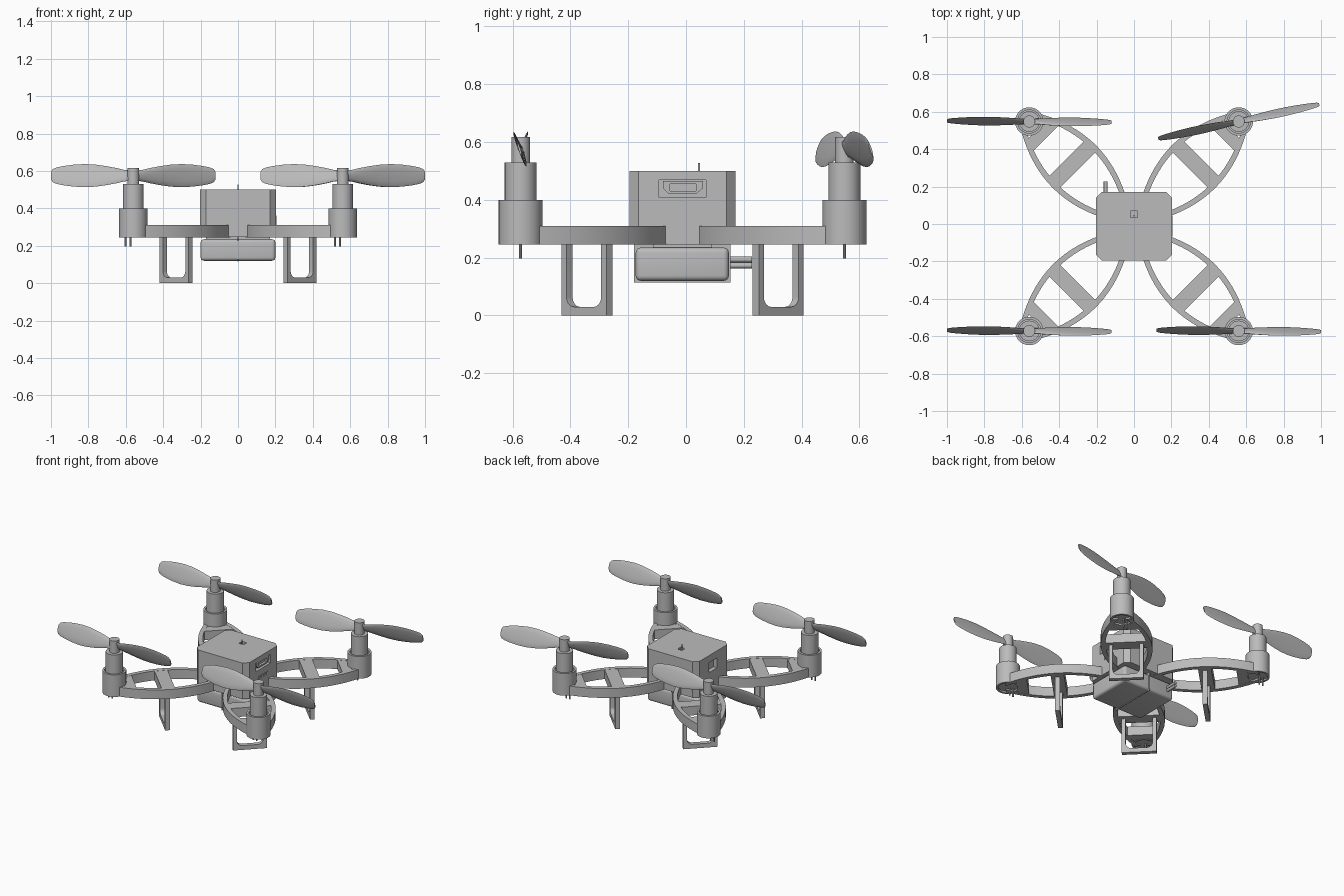
import bpy, bmesh, math
from mathutils import Matrix, Vector

if "Cube" in bpy.data.objects:
    bpy.data.objects.remove(bpy.data.objects["Cube"])

GREY = (0.5, 0.5, 0.5, 1)
grey = bpy.data.materials.new("plain grey")
grey.use_nodes = True
grey.diffuse_color = GREY
grey.node_tree.nodes["Principled BSDF"].inputs["Base Color"].default_value = GREY

YC = -0.012          # centre of the frame
MOTOR = 0.56         # motor offset along x and y
ARM_Z = (0.245, 0.31)


def finish(bm, name, matrix=None, smooth=False):
    bmesh.ops.recalc_face_normals(bm, faces=bm.faces)
    mesh = bpy.data.meshes.new(name)
    bm.to_mesh(mesh)
    bm.free()
    mesh.materials.append(grey)
    ob = bpy.data.objects.new(name, mesh)
    bpy.context.collection.objects.link(ob)
    if matrix:
        ob.matrix_world = matrix
    if smooth:
        select(ob)
        bpy.ops.object.shade_smooth_by_angle(angle=math.radians(35))
    return ob


def select(ob):
    bpy.ops.object.select_all(action='DESELECT')
    ob.select_set(True)
    bpy.context.view_layer.objects.active = ob


def prism(name, outline, z0, z1, matrix=None, smooth=False):
    bm = bmesh.new()
    face = bm.faces.new([bm.verts.new((x, y, z0)) for x, y in outline])
    ext = bmesh.ops.extrude_face_region(bm, geom=[face])
    verts = [v for v in ext["geom"] if isinstance(v, bmesh.types.BMVert)]
    bmesh.ops.translate(bm, verts=verts, vec=(0, 0, z1 - z0))
    return finish(bm, name, matrix, smooth)


def box(name, x, y, z, bevel=0, matrix=None):
    bm = bmesh.new()
    bmesh.ops.create_cube(bm, size=1)
    for v in bm.verts:
        v.co = [lo + (c + 0.5) * (hi - lo) for c, (lo, hi) in zip(v.co, (x, y, z))]
    if bevel:
        bmesh.ops.bevel(bm, geom=bm.edges[:], offset=bevel, segments=4,
                        profile=0.5, affect='EDGES')
    return finish(bm, name, matrix, bevel > 0)


def lathe(name, profile, matrix, steps=40):
    """Spin a closed (radius, height) profile round z."""
    bm = bmesh.new()
    verts = [bm.verts.new((r, 0, z)) for r, z in profile]
    edges = [bm.edges.new((verts[i], verts[(i + 1) % len(verts)])) for i in range(len(verts))]
    bmesh.ops.spin(bm, geom=verts + edges, axis=(0, 0, 1), cent=(0, 0, 0),
                   angle=2 * math.pi, steps=steps, use_duplicate=False)
    bmesh.ops.remove_doubles(bm, verts=bm.verts, dist=1e-5)
    return finish(bm, name, matrix, True)


def rod(name, start, end, radius, sides=12):
    start, end = Vector(start), Vector(end)
    bm = bmesh.new()
    bmesh.ops.create_cone(bm, cap_ends=True, segments=sides, radius1=radius,
                          radius2=radius, depth=(end - start).length)
    turn = (end - start).to_track_quat('Z', 'Y').to_matrix().to_4x4()
    return finish(bm, name, Matrix.Translation((start + end) / 2) @ turn, True)


def cut(ob, cutter):
    cutter.hide_render = True
    mod = ob.modifiers.new("cut", 'BOOLEAN')
    mod.operation, mod.solver, mod.object = 'DIFFERENCE', 'EXACT', cutter
    select(ob)
    bpy.ops.object.modifier_apply(modifier=mod.name)
    bpy.data.objects.remove(cutter)


def rail(u, inset=0):
    """Half width of the bowed arm at distance u from the centre."""
    return 0.162 - inset - 0.85 * (u - 0.45) ** 2


# Central housing with chamfered corners
hx, hy, ch = 0.204, 0.184, 0.032
corners = [(hx, hy - ch), (hx - ch, hy), (-hx + ch, hy), (-hx, hy - ch),
           (-hx, -hy + ch), (-hx + ch, -hy), (hx - ch, -hy), (hx, -hy + ch)]
housing = prism("housing", [(x, y + YC) for x, y in corners], 0.247, 0.5)
cut(housing, box("port_cutter", (0.175, 0.3), (-0.093, 0.07), (0.408, 0.468)))
cut(housing, box("switch_cutter", (-0.3, -0.175), (-0.055, 0.035), (0.38, 0.45)))
cut(housing, box("top_cutter", (-0.018, 0.018), (0.036, 0.07), (0.47, 0.6)))
rod("top_pin", (0, 0.045, 0.46), (0, 0.045, 0.527), 0.004)

# Data port: a tapered shell set in the side recess
port = [(-0.08, 0.465), (0.058, 0.465), (0.058, 0.44), (0.035, 0.42), (-0.06, 0.42), (-0.08, 0.44)]
stand = Matrix(((0, 0, 1, 0), (1, 0, 0, 0), (0, 1, 0, 0), (0, 0, 0, 1)))
shell = prism("data_port", port, 0.17, 0.2, stand)
cut(shell, box("port_hollow", (0.185, 0.3), (-0.055, 0.035), (0.43, 0.455)))

# Side connector with pins
box("side_connector", (0.17, 0.207), (-0.068, 0.045), (0.246, 0.345))
for i in range(4):
    y = -0.062 + i * 0.028
    box("connector_tab", (0.18, 0.207), (y, y + 0.02), (0.345, 0.363))

# Battery, strap and leads
box("battery_mount", (-0.17, 0.17), (-0.115, 0.09), (0.225, 0.25))
box("battery", (-0.2, 0.2), (-0.174, 0.148), (0.12, 0.235), 0.018)
box("battery_strap", (-0.003, 0.003), (-0.18, 0.154), (0.115, 0.246))
for z in (0.173, 0.194):
    rod("battery_lead", (-0.152, 0.13, z), (-0.152, 0.228, z), 0.01)


def build_arm(sx, sy):
    frame = Matrix.Translation((0, YC, 0)) @ Matrix.Rotation(math.atan2(sy, sx), 4, 'Z')
    # Two bowed rails
    us = [0.13 + 0.675 * i / 20 for i in range(21)]
    for s in (1, -1):
        outline = [(u, s * rail(u)) for u in us] + [(u, s * rail(u, 0.03)) for u in reversed(us)]
        prism("arm_rail", outline, *ARM_Z, frame, True)
    # Cross bar and motor end plate between the rails
    for name, u0, u1 in (("cross_bar", 0.425, 0.51), ("end_plate", 0.665, 0.732)):
        outline = [(u0, -rail(u0, 0.01)), (u1, -rail(u1, 0.01)), (u1, rail(u1, 0.01)), (u0, rail(u0, 0.01))]
        prism(name, outline, ARM_Z[0] + 0.001, ARM_Z[1] - 0.001, frame)
    # Open landing leg with a rounded hole
    w, hole, r = 0.11, 0.085, 0.035
    loop = [(-w, 0.25), (-w, 0), (w, 0), (w, 0.25), (hole, 0.25)]
    for side in (1, -1):
        arc = [(side * (hole - r + r * math.cos(a)), 0.03 + r - r * math.sin(a))
               for a in (math.pi / 2 * k / 5 for k in range(6))]
        loop += arc if side == 1 else arc[::-1]
    loop.append((-hole, 0.25))
    prism("landing_leg", loop, 0.453, 0.483, frame @ stand, True)


def build_motor(sx, sy):
    here = Matrix.Translation((sx * MOTOR, YC + sy * MOTOR, 0))
    lathe("motor_holder", [(0.062, 0.245), (0.076, 0.245), (0.076, 0.4), (0.062, 0.4)], here)
    lathe("motor", [(0, 0.256), (0.064, 0.256), (0.064, 0.385), (0.055, 0.385),
                    (0.055, 0.53), (0, 0.53)], here)
    lathe("propeller_hub", [(0, 0.525), (0.032, 0.525), (0.032, 0.617), (0, 0.617)], here, 24)
    for dx in (-0.042, -0.015):
        x, y = sx * MOTOR + dx, YC + sy * MOTOR
        rod("motor_pin", (x, y, 0.197), (x, y, 0.27), 0.005, 8)
    # Two steeply pitched blades
    heading = math.radians(12 if sx > 0 and sy > 0 else -0.5)
    for turn in (0, math.pi):
        build_blade(here @ Matrix.Rotation(heading + turn, 4, 'Z'))


def build_blade(matrix):
    stations = [(0.015, 0.03), (0.05, 0.034), (0.09, 0.044), (0.14, 0.054), (0.2, 0.063), (0.26, 0.066),
                (0.32, 0.062), (0.37, 0.055), (0.41, 0.046), (0.43, 0.037), (0.44, 0.022)]
    bm = bmesh.new()
    rings = []
    for r, c in stations:
        pitch = math.radians(24 - 14 * r)
        thick = 0.009 - 0.012 * r
        ring = []
        for k in range(12):
            a = 2 * math.pi * k / 12
            p, q = c * math.cos(a), thick * math.sin(a)
            ring.append(bm.verts.new((r, q * math.cos(pitch) - p * math.sin(pitch),
                                      0.575 + p * math.cos(pitch) + q * math.sin(pitch))))
        rings.append(ring)
    for a, b in zip(rings, rings[1:]):
        for k in range(12):
            n = (k + 1) % 12
            bm.faces.new((a[k], a[n], b[n], b[k]))
    bm.faces.new(rings[0])
    bm.faces.new(rings[-1])
    finish(bm, "propeller_blade", matrix, True)


for sx in (1, -1):
    for sy in (1, -1):
        build_arm(sx, sy)
        build_motor(sx, sy)
